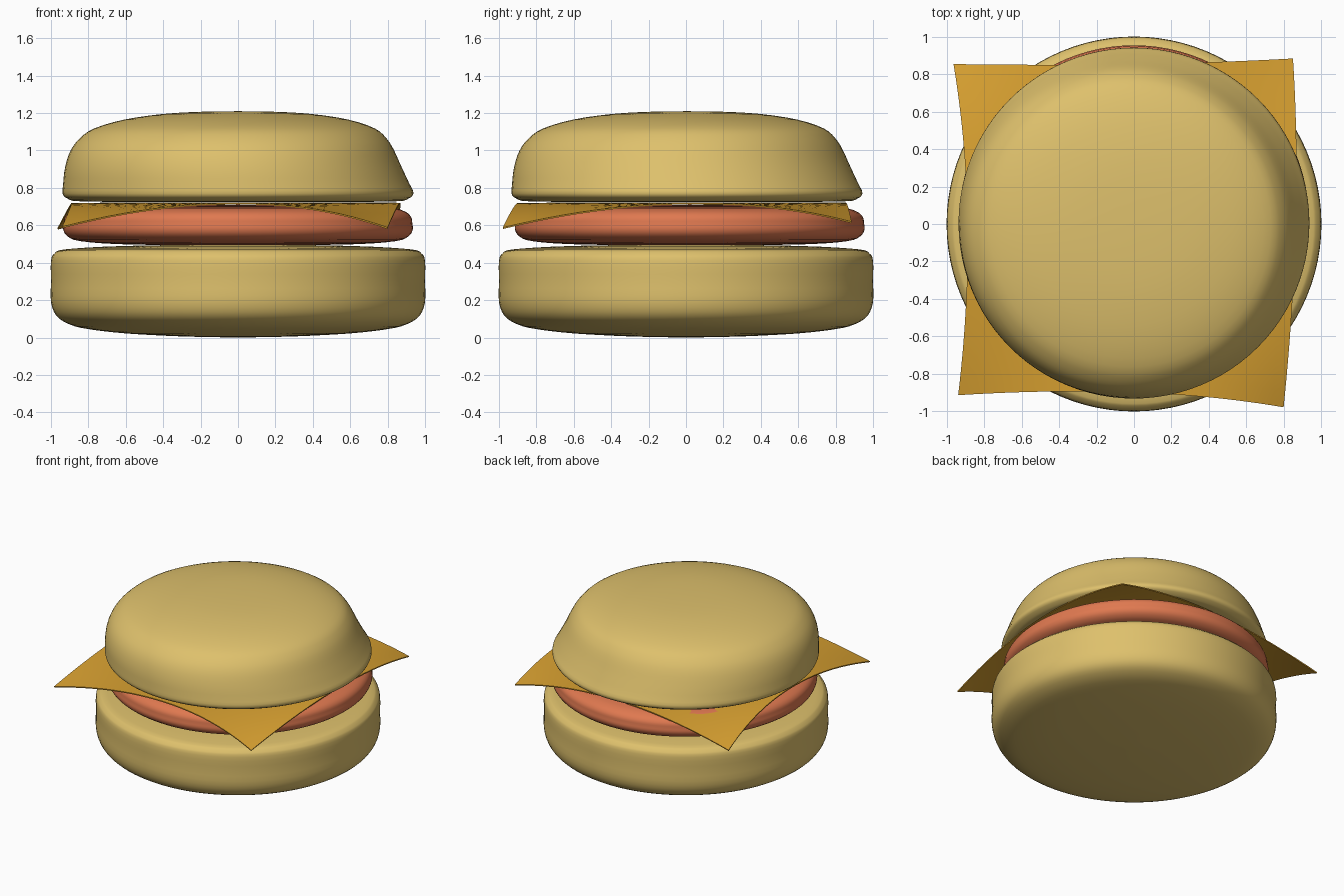
import bpy, bmesh, math
from mathutils import Vector

if "Cube" in bpy.data.objects:
    bpy.data.objects.remove(bpy.data.objects["Cube"])


def material(name, color):
    m = bpy.data.materials.new(name)
    m.diffuse_color = color
    m.use_nodes = True
    m.node_tree.nodes["Principled BSDF"].inputs["Base Color"].default_value = m.diffuse_color
    return m


def finish(name, bm, mat, angle=60):
    bmesh.ops.recalc_face_normals(bm, faces=bm.faces)
    me = bpy.data.meshes.new(name)
    bm.to_mesh(me)
    bm.free()
    me.materials.append(mat)
    ob = bpy.data.objects.new(name, me)
    bpy.context.collection.objects.link(ob)
    bpy.context.view_layer.objects.active = ob
    ob.select_set(True)
    bpy.ops.object.shade_smooth_by_angle(angle=math.radians(angle))
    ob.select_set(False)
    return ob


def smooth_profile(pts, n=3):
    # Catmull-Rom through (radius, z) points
    p = [Vector(q) for q in pts]
    p = [p[0]] + p + [p[-1]]
    out = []
    for i in range(1, len(p) - 2):
        a, b, c, d = p[i - 1:i + 3]
        for k in range(n):
            t = k / n
            out.append(0.5 * (2 * b + (c - a) * t + (2 * a - 5 * b + 4 * c - d) * t * t
                              + (3 * b - a - 3 * c + d) * t ** 3))
    return out + [p[-1]]


def lathe(name, pts, mat, offset=lambda z: (0, 0), segs=96):
    bm = bmesh.new()
    rings = []
    for r, z in smooth_profile(pts):
        ox, oy = offset(z)
        if r < 1e-4:
            rings.append([bm.verts.new((ox, oy, z))] * segs)
        else:
            rings.append([bm.verts.new((ox + r * math.cos(2 * math.pi * i / segs),
                                        oy + r * math.sin(2 * math.pi * i / segs), z))
                          for i in range(segs)])
    for a, b in zip(rings, rings[1:]):
        for i in range(segs):
            j = (i + 1) % segs
            bm.faces.new(list(dict.fromkeys((a[i], a[j], b[j], b[i]))))
    return finish(name, bm, mat)


bun = material("bread", (0.73, 0.53, 0.15, 1))
meat = material("meat", (0.74, 0.19, 0.08, 1))
cheddar = material("cheese", (0.68, 0.35, 0.03, 1))

# Bottom bun
lathe("bottom_bun", [(0, 0), (0.3, 0.006), (0.6, 0.022), (0.8, 0.045), (0.9, 0.07),
                     (0.97, 0.115), (1, 0.19), (1, 0.3), (1, 0.41), (0.98, 0.45),
                     (0.92, 0.472), (0.6, 0.49), (0, 0.498)], bun)

# Patty, sitting slightly towards the back
lathe("patty", [(0, 0.49), (0.6, 0.498), (0.84, 0.515), (0.91, 0.54), (0.934, 0.575),
                (0.932, 0.61), (0.925, 0.645), (0.89, 0.675), (0.8, 0.695),
                (0.5, 0.705), (0, 0.71)], meat, lambda z: (0, 0.02))


# Top bun, leaning a little to the front left around its shoulder
def lean(z):
    s = 0.03 * math.sin(math.pi * min(max((z - 0.78) / 0.43, 0), 1))
    return -s, 0.005 - s


lathe("top_bun", [(0, 0.724), (0.5, 0.725), (0.84, 0.728), (0.91, 0.742), (0.938, 0.77),
                  (0.925, 0.825), (0.9, 0.91), (0.865, 1.0), (0.82, 1.065),
                  (0.75, 1.118), (0.6, 1.165), (0.4, 1.195), (0.2, 1.207), (0, 1.21)],
      bun, lean)

# Cheese slice: 3x3 control points with drooping corners
ctrl = [[(-0.94, -0.915, 0.593), (0, -0.9, 0.72), (0.8, -0.98, 0.588)],
        [(-0.89, 0, 0.72), (0, 0, 0.722), (0.865, 0, 0.72)],
        [(-0.965, 0.855, 0.585), (0, 0.855, 0.72), (0.85, 0.885, 0.62)]]


def quad(a, b, c, t):
    a, b, c = Vector(a), Vector(b), Vector(c)
    return a * (t * (t - 1) / 2) + b * (1 - t * t) + c * (t * (t + 1) / 2)


N = 24
bm = bmesh.new()
grid = [[bm.verts.new(quad(*[quad(*row, 2 * i / N - 1) for row in ctrl], 2 * j / N - 1))
         for i in range(N + 1)] for j in range(N + 1)]
for j in range(N):
    for i in range(N):
        bm.faces.new((grid[j][i], grid[j][i + 1], grid[j + 1][i + 1], grid[j + 1][i]))
bm.normal_update()
for f in bm.faces:
    if f.normal.z < 0:
        f.normal_flip()
bmesh.ops.solidify(bm, geom=bm.faces[:], thickness=0.008)
finish("cheese_slice", bm, cheddar, 40)
